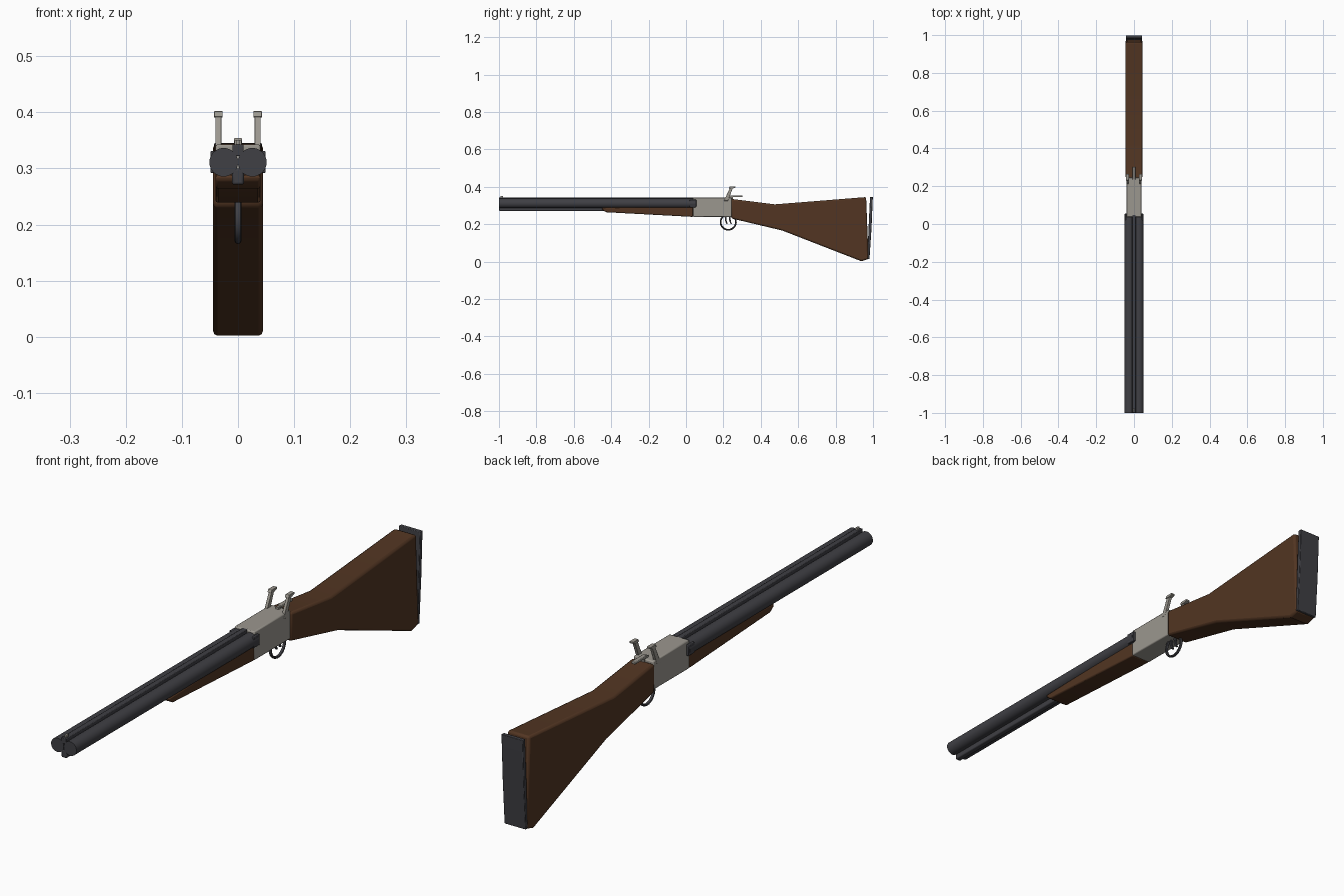
import bpy, bmesh, math
from mathutils import Vector

if "Cube" in bpy.data.objects:
    bpy.data.objects.remove(bpy.data.objects["Cube"])


def material(name, rgb):
    m = bpy.data.materials.new(name)
    m.diffuse_color = (*rgb, 1)
    m.use_nodes = True
    m.node_tree.nodes["Principled BSDF"].inputs["Base Color"].default_value = m.diffuse_color
    return m


WOOD = material("walnut wood", (0.085, 0.036, 0.016))
STEEL = material("blued steel", (0.05, 0.05, 0.058))
SILVER = material("silver metal", (0.33, 0.31, 0.275))


def finish(bm, name, mat, bevel=0.0, segments=2):
    bmesh.ops.recalc_face_normals(bm, faces=bm.faces)
    me = bpy.data.meshes.new(name)
    bm.to_mesh(me)
    bm.free()
    ob = bpy.data.objects.new(name, me)
    bpy.context.collection.objects.link(ob)
    me.materials.append(mat)
    if bevel:
        b = ob.modifiers.new("bevel", "BEVEL")
        b.width, b.segments, b.limit_method = bevel, segments, "ANGLE"
        b.angle_limit = math.radians(40)
    bpy.ops.object.select_all(action="DESELECT")
    ob.select_set(True)
    bpy.context.view_layer.objects.active = ob
    bpy.ops.object.shade_smooth_by_angle(angle=math.radians(35))
    return ob


def side_profile(name, points, half, mat, x=0.0, bevel=0.0):
    """Extrude a (y, z) outline sideways, centred on x."""
    bm = bmesh.new()
    f = bm.faces.new([bm.verts.new((x - half, y, z)) for y, z in points])
    r = bmesh.ops.extrude_face_region(bm, geom=[f])
    bmesh.ops.translate(bm, vec=(2 * half, 0, 0),
                        verts=[v for v in r["geom"] if isinstance(v, bmesh.types.BMVert)])
    return finish(bm, name, mat, bevel)


def box(name, half, y0, y1, z0, z1, mat, x=0.0, bevel=0.0):
    return side_profile(name, [(y0, z0), (y1, z0), (y1, z1), (y0, z1)], half, mat, x, bevel)


# Twin barrels, hammers
for side, s in (("left", -1), ("right", 1)):
    bm = bmesh.new()
    bmesh.ops.create_cone(bm, cap_ends=True, segments=32, radius1=0.0255, radius2=0.0255, depth=1.05)
    for v in bm.verts:
        v.co = Vector((v.co.x + s * 0.0255, v.co.z - 0.475, v.co.y + 0.311))
    finish(bm, side + "_barrel", STEEL)
    box(side + "_breech_lug", 0.007, 0.02, 0.055, 0.292, 0.331, STEEL, s * 0.042, 0.002)
    side_profile(side + "_hammer", [(0.203, 0.325), (0.224, 0.325), (0.252, 0.397), (0.236, 0.397)],
                 0.0055, SILVER, s * 0.035, 0.001)
    side_profile(side + "_hammer_spur", [(0.229, 0.392), (0.25, 0.391), (0.264, 0.396),
                                         (0.264, 0.402), (0.234, 0.402)],
                 0.0078, SILVER, s * 0.035, 0.001)

# Ribs between the barrels and front sight
box("top_rib", 0.010, -1.0, 0.05, 0.322, 0.343, STEEL, bevel=0.002)
box("bottom_rib", 0.0105, -1.0, 0.04, 0.271, 0.30, STEEL, bevel=0.004)
box("front_sight", 0.004, -0.992, -0.978, 0.34, 0.351, SILVER, bevel=0.001)

# Receiver and top lever
box("receiver", 0.040, 0.037, 0.245, 0.239, 0.343, SILVER, bevel=0.004)
box("top_lever", 0.0075, 0.235, 0.303, 0.345, 0.354, SILVER, bevel=0.002)
box("lever_pivot", 0.006, 0.225, 0.25, 0.33, 0.35, SILVER)

# Wooden fore-end and stock
side_profile("fore_end", [(0.038, 0.239), (0.038, 0.30), (-0.45, 0.288), (-0.45, 0.279), (-0.428, 0.264)],
             0.040, WOOD, bevel=0.007)
side_profile("stock", [(0.242, 0.335), (0.475, 0.306), (0.963, 0.345), (0.976, 0.014),
                       (0.937, 0.002), (0.515, 0.166), (0.242, 0.231)],
             0.0445, WOOD, bevel=0.008)

# Butt plate, slightly hollow along its length
side_profile("butt_plate", [(0.984, 0.345), (0.999, 0.345), (0.992, 0.18), (0.981, 0.014),
                            (0.970, 0.014), (0.976, 0.18)], 0.043, STEEL, bevel=0.002)

# Trigger guard ring
bm = bmesh.new()
N, M = 32, 8
rings = []
for i in range(N):
    a = 2 * math.pi * i / N
    ring = []
    for j in range(M):
        b = 2 * math.pi * j / M
        r = 0.041 + 0.0045 * math.cos(b)
        ring.append(bm.verts.new((0.006 * math.sin(b), 0.226 + r * math.cos(a), 0.211 + r * math.sin(a))))
    rings.append(ring)
for i in range(N):
    p, q = rings[i], rings[(i + 1) % N]
    for j in range(M):
        k = (j + 1) % M
        bm.faces.new((p[j], p[k], q[k], q[j]))
finish(bm, "trigger_guard", STEEL)

# Two triggers
for name, y in (("front_trigger", 0.206), ("rear_trigger", 0.228)):
    side_profile(name, [(y, 0.245), (y + 0.009, 0.245), (y + 0.012, 0.215), (y + 0.018, 0.2),
                        (y + 0.011, 0.2), (y + 0.004, 0.215)], 0.004, STEEL, bevel=0.001)
